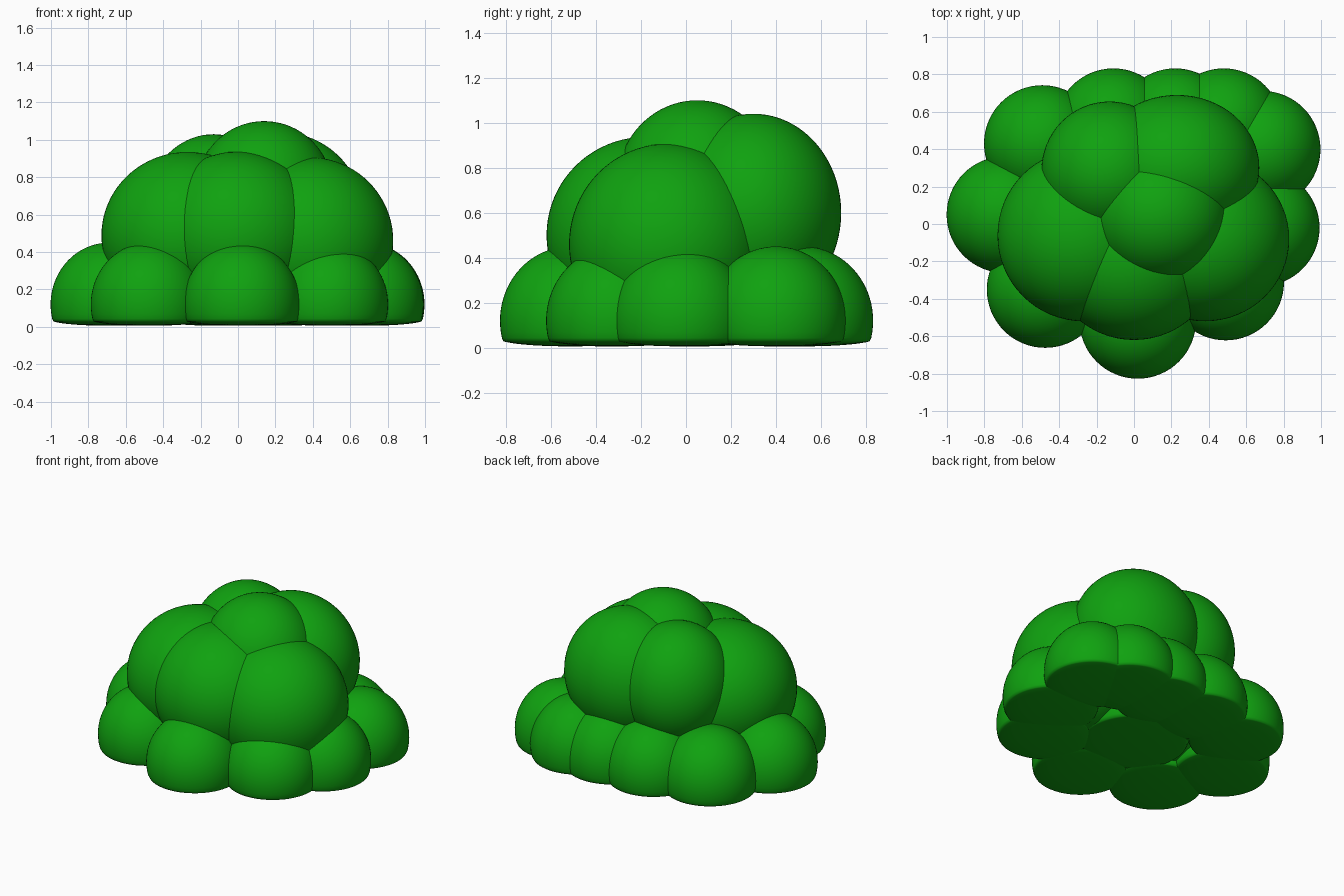
import bpy
import bmesh
from mathutils import Vector

cube = bpy.data.objects.get("Cube")
if cube:
    bpy.data.objects.remove(cube, do_unlink=True)

# Leaf colour
leaf = bpy.data.materials.new("leaf_green")
leaf.use_nodes = True
colour = (0.005, 0.36, 0.005, 1)
leaf.diffuse_color = colour
bsdf = leaf.node_tree.nodes["Principled BSDF"]
bsdf.inputs["Base Color"].default_value = colour
bsdf.inputs["Roughness"].default_value = 0.8

FLOOR = 0.03


def puff(name, centre, radii):
    """Rounded leaf clump whose underside is pressed nearly flat on the ground."""
    bm = bmesh.new()
    bmesh.ops.create_uvsphere(bm, u_segments=64, v_segments=40, radius=1)
    for v in bm.verts:
        v.co = Vector(c + r * p for c, r, p in zip(centre, radii, v.co))
    low = min(v.co.z for v in bm.verts)
    if low < FLOOR:
        squash = min(0.1, FLOOR / (FLOOR - low))
        for v in bm.verts:
            if v.co.z < FLOOR:
                v.co.z = FLOOR + (v.co.z - FLOOR) * squash
    for f in bm.faces:
        f.smooth = True
    mesh = bpy.data.meshes.new(name)
    bm.to_mesh(mesh)
    bm.free()
    mesh.materials.append(leaf)
    obj = bpy.data.objects.new(name, mesh)
    bpy.context.collection.objects.link(obj)
    return obj


# Ring of low clumps around the base
ring = [(-0.69, 0.05), (-0.49, 0.43), (-0.11, 0.52), (0.22, 0.52), (0.48, 0.52),
        (0.685, 0.40), (0.68, -0.02), (0.49, -0.31), (0.02, -0.515), (-0.475, -0.35)]
for i, (x, y) in enumerate(ring):
    puff(f"base_clump_{i + 1}", (x, y, 0.12), (0.312, 0.312, 0.33))

# Core that closes the underside
puff("core_clump", (0, 0, 0.14), (0.37, 0.37, 0.3))

# Large upper clumps
puff("upper_clump_right", (-0.27, -0.06, 0.49), (0.46, 0.46, 0.445))
puff("upper_clump_left", (0.38, -0.08, 0.46), (0.45, 0.44, 0.447))
puff("upper_clump_front", (0.0, -0.18, 0.5), (0.45, 0.44, 0.437))
puff("upper_clump_back_left", (0.23, 0.3, 0.6), (0.44, 0.39, 0.44))
puff("upper_clump_back_right", (-0.13, 0.285, 0.62), (0.365, 0.37, 0.41))

# Crown
puff("crown_clump", (0.14, 0.05, 0.72), (0.37, 0.36, 0.38))
